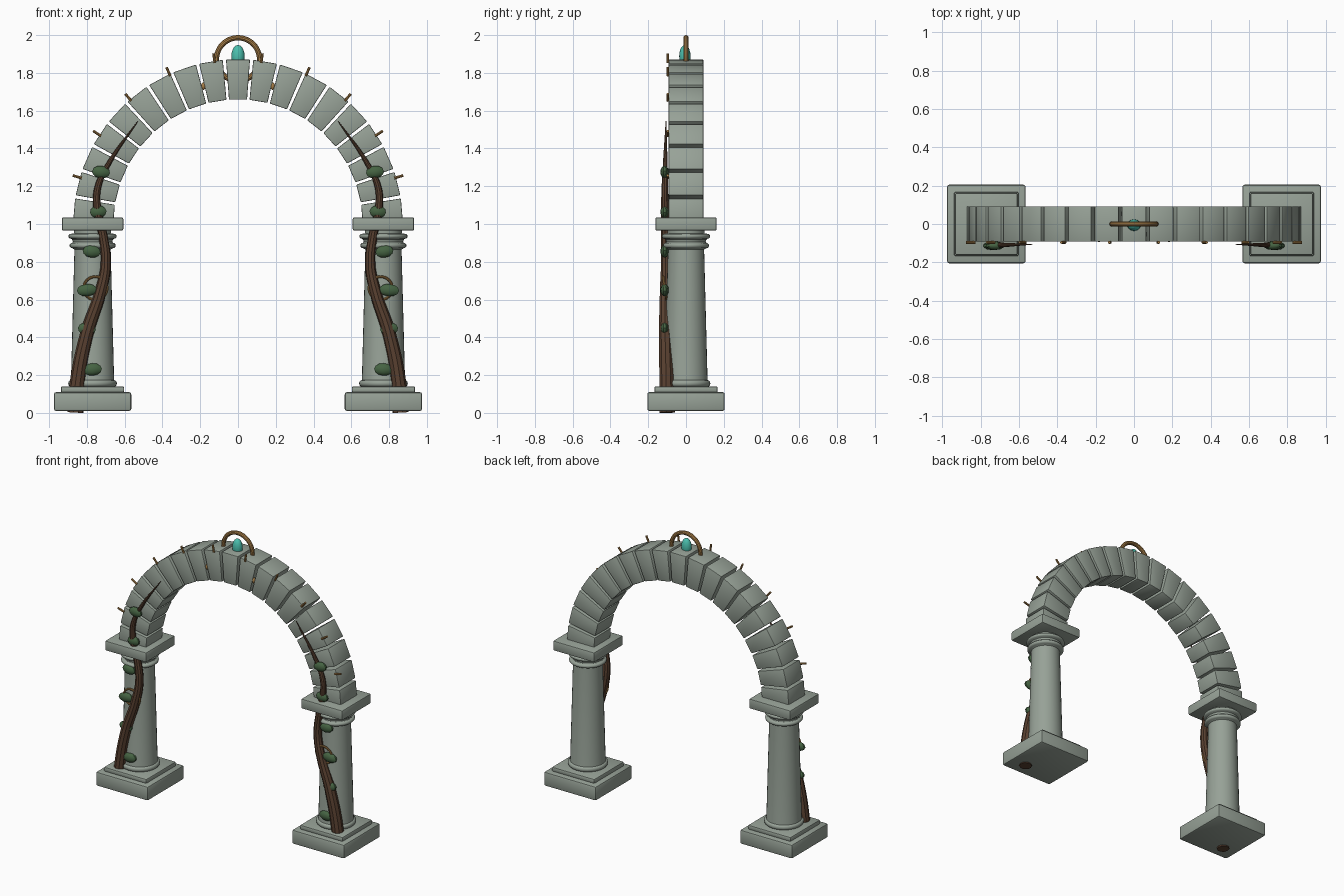
import bpy, bmesh, math
from mathutils import Matrix, Vector

if "Cube" in bpy.data.objects:
    bpy.data.objects.remove(bpy.data.objects["Cube"])


def material(name, rgb):
    m = bpy.data.materials.new(name)
    m.diffuse_color = (*rgb, 1)
    m.use_nodes = True
    m.node_tree.nodes["Principled BSDF"].inputs["Base Color"].default_value = m.diffuse_color
    return m


STONE = material("grey_green_stone", (0.31, 0.36, 0.31))
BARK = material("brown_bark", (0.10, 0.052, 0.03))
LEAF = material("dark_green_leaf", (0.06, 0.125, 0.055))
BRONZE = material("bronze", (0.39, 0.21, 0.065))
GEM = material("teal_gem", (0.07, 0.52, 0.42))


def finish(name, bm, mat, smooth=True, bevel=0):
    """Turn a bmesh into a named object with one material."""
    if bevel:
        bmesh.ops.bevel(bm, geom=bm.edges[:], offset=bevel, segments=2,
                        profile=0.5, affect='EDGES')
    bmesh.ops.recalc_face_normals(bm, faces=bm.faces[:])
    me = bpy.data.meshes.new(name)
    bm.to_mesh(me)
    bm.free()
    me.materials.append(mat)
    if smooth:
        me.shade_smooth()
        me.set_sharp_from_angle(angle=math.radians(35))
    ob = bpy.data.objects.new(name, me)
    bpy.context.collection.objects.link(ob)
    return ob


def slab(name, x, z0, z1, width, bevel):
    bm = bmesh.new()
    bmesh.ops.create_cube(bm, size=1, matrix=Matrix.Translation((x, 0, (z0 + z1) / 2))
                          @ Matrix.Diagonal((width, width, z1 - z0, 1)))
    return finish(name, bm, STONE, bevel=bevel)


def lathe(name, x, profile, sides=32):
    bm = bmesh.new()
    rings = []
    for r, z in profile:
        rings.append([bm.verts.new((x + r * math.cos(2 * math.pi * i / sides),
                                    r * math.sin(2 * math.pi * i / sides), z))
                      for i in range(sides)])
    for a, b in zip(rings, rings[1:]):
        for i in range(sides):
            j = (i + 1) % sides
            bm.faces.new((a[i], a[j], b[j], b[i]))
    bm.faces.new(rings[0])
    bm.faces.new(rings[-1])
    return finish(name, bm, STONE)


def bead(r, z, rr, hh):
    """Half-round moulding for a lathe profile."""
    return [(r + rr * math.cos(a), z + hh * math.sin(a))
            for a in (math.radians(d) for d in range(-90, 91, 30))]


def torus(name, loc, major, minor, tilt=0, n=40, k=10):
    """Upright ring facing the front."""
    bm = bmesh.new()
    rot = Matrix.Rotation(tilt, 3, 'X')
    v = []
    for i in range(n):
        a = 2 * math.pi * i / n
        row = []
        for j in range(k):
            b = 2 * math.pi * j / k
            r = major + minor * math.cos(b)
            p = Vector((r * math.cos(a), minor * math.sin(b), r * math.sin(a)))
            row.append(bm.verts.new(rot @ p + Vector(loc)))
        v.append(row)
    for i in range(n):
        for j in range(k):
            i2, j2 = (i + 1) % n, (j + 1) % k
            bm.faces.new((v[i][j], v[i2][j], v[i2][j2], v[i][j2]))
    return finish(name, bm, BRONZE)


def ellipsoid(name, loc, size, mat, tilt=0, seg=12, rings=8):
    bm = bmesh.new()
    bmesh.ops.create_uvsphere(bm, u_segments=seg, v_segments=rings, radius=1,
                              matrix=Matrix.Translation(loc) @ Matrix.Rotation(tilt, 4, 'Y')
                              @ Matrix.Diagonal((*size, 1)))
    return finish(name, bm, mat)


def tube(name, points, mat):
    """Tapered tube through (x, y, z, radius) points."""
    cu = bpy.data.curves.new(name, 'CURVE')
    cu.dimensions = '3D'
    cu.bevel_depth, cu.bevel_resolution = 1.0, 3
    cu.use_fill_caps = True
    sp = cu.splines.new('BEZIER')
    sp.resolution_u = 6
    sp.bezier_points.add(len(points) - 1)
    for bp, (x, y, z, r) in zip(sp.bezier_points, points):
        bp.co, bp.radius = (x, y, z), r
        bp.handle_left_type = bp.handle_right_type = 'AUTO'
    tmp = bpy.data.objects.new(name + "_path", cu)
    bpy.context.collection.objects.link(tmp)
    me = bpy.data.meshes.new_from_object(
        tmp.evaluated_get(bpy.context.evaluated_depsgraph_get()))
    bpy.data.objects.remove(tmp)
    bm = bmesh.new()
    bm.from_mesh(me)
    bpy.data.meshes.remove(me)
    for f in bm.faces:
        f.material_index = 0
    return finish(name, bm, mat)


# Column profile: base moulding, tapered shaft, two neck mouldings
COLUMN = ([(0.115, 0.138)] + bead(0.115, 0.156, 0.014, 0.017) + [(0.114, 0.18), (0.096, 0.865)]
          + bead(0.108, 0.886, 0.014, 0.014) + [(0.104, 0.905), (0.108, 0.918)]
          + bead(0.114, 0.935, 0.014, 0.013) + [(0.098, 0.95), (0.098, 0.975)])

# Vine path and leaf places for the left column
VINE = [(-.86, -.10, .002, .042), (-.852, -.102, .15, .04), (-.80, -.108, .42, .036),
        (-.725, -.108, .65, .031), (-.70, -.106, .79, .027), (-.715, -.108, .94, .024),
        (-.745, -.112, 1.08, .021), (-.743, -.112, 1.19, .018),
        (-.69, -.11, 1.31, .013), (-.53, -.106, 1.545, .002)]
LEAVES = [(-.77, .23, .052), (-.80, .445, .05), (-.80, .65, .056),
          (-.775, .855, .05), (-.74, 1.065, .046), (-.725, 1.275, .05)]

for s, side in ((1, "left"), (-1, "right")):
    x = -0.77 * s
    slab(side + "_plinth", x, 0.01, 0.11, 0.41, 0.012)
    slab(side + "_plinth_step", x, 0.108, 0.14, 0.335, 0.008)
    lathe(side + "_column", x, COLUMN)
    slab(side + "_capital", x, 0.965, 1.035, 0.325, 0.009)
    tube(side + "_vine", [(px * s, y, z, r) for px, y, z, r in VINE], BARK)
    for i, (lx, lz, w) in enumerate(LEAVES):
        ellipsoid(f"{side}_leaf_{i + 1}", (lx * s, -.113, lz), (w, .023, .033), LEAF,
                  tilt=s * (0.12 if i % 2 else -0.08), seg=10, rings=6)
    torus(side + "_tendril", (-.755 * s, -.112, .66), .062, .007, tilt=0.15)

# Arch stones: nineteen wedges around a half circle
COUNT, INNER, OUTER, HALF_DEPTH, CENTRE = 19, 0.66, 0.873, 0.092, 1.0
step = math.pi / COUNT
for i in range(COUNT):
    mid = (i + 0.5) * step
    bm = bmesh.new()
    front, back = [], []
    for r, a in ((INNER, -1), (OUTER, -1), (OUTER, 1), (INNER, 1)):
        t = mid + a * step * 0.44
        px, pz = r * math.cos(t), CENTRE + r * math.sin(t)
        front.append(bm.verts.new((px, -HALF_DEPTH, pz)))
        back.append(bm.verts.new((px, HALF_DEPTH, pz)))
    bm.faces.new(front)
    bm.faces.new(back[::-1])
    for k in range(4):
        n = (k + 1) % 4
        bm.faces.new((front[n], front[k], back[k], back[n]))
    finish("keystone" if i == COUNT // 2 else f"arch_stone_{i + 1}", bm, STONE, bevel=0.005)

# Small bronze pins radiating along the front edge of the arch
for i in range(1, 11):
    a = math.pi * i / 11
    d = Vector((math.cos(a), 0, math.sin(a)))
    bm = bmesh.new()
    bmesh.ops.create_cone(bm, cap_ends=True, segments=8, radius1=.007, radius2=.007, depth=.05,
                          matrix=Matrix.Translation(Vector((0, -.096, CENTRE)) + d * .887)
                          @ d.to_track_quat('Z', 'Y').to_matrix().to_4x4())
    finish(f"bronze_pin_{i}", bm, BRONZE)

# Crown ring and gem on the keystone, with bronze studs in the joints beside it
torus("crown_ring", (0, 0, 1.872), .114, .014, n=48)
ellipsoid("crown_gem", (0, -.006, 1.888), (.035, .03, .06), GEM, seg=16, rings=10)
for s in (-1, 1):
    ellipsoid("joint_stud", (.183 * s, -.082, 1.73), (.012, .012, .02), BRONZE)
